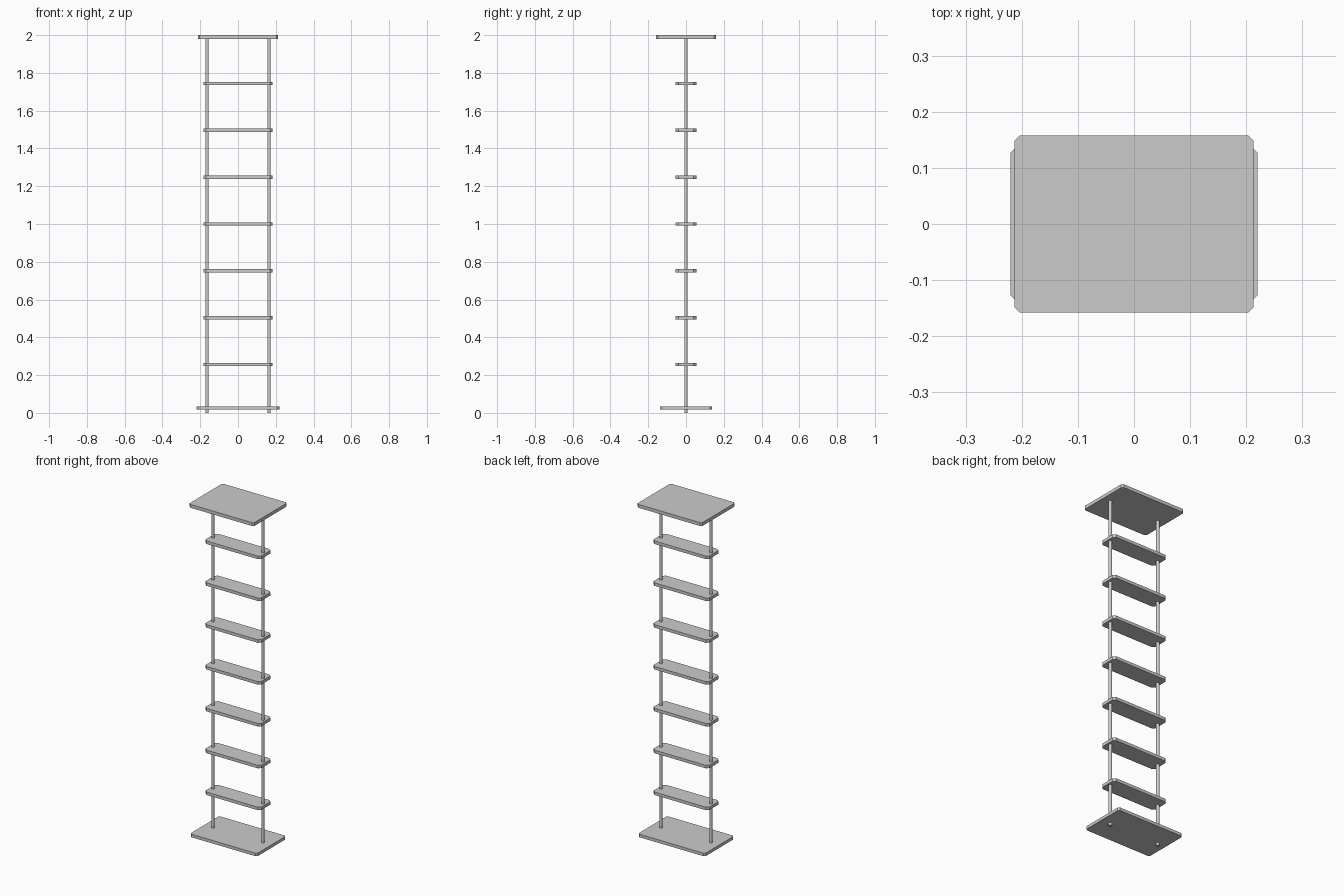
import bpy
import bmesh

old = bpy.data.objects.get("Cube")
if old:
    bpy.data.objects.remove(old, do_unlink=True)

grey = bpy.data.materials.new("light_grey")
grey.use_nodes = True
colour = (0.6, 0.6, 0.6, 1)
grey.diffuse_color = colour
grey.node_tree.nodes["Principled BSDF"].inputs["Base Color"].default_value = colour


def finish(name, bm):
    mesh = bpy.data.meshes.new(name)
    bm.to_mesh(mesh)
    bm.free()
    mesh.materials.append(grey)
    obj = bpy.data.objects.new(name, mesh)
    bpy.context.collection.objects.link(obj)
    return obj


def board(name, half_x, half_y, z, thickness, corner):
    """Flat board with its four upright corners cut off."""
    bm = bmesh.new()
    bmesh.ops.create_cube(bm, size=1)
    for v in bm.verts:
        v.co.x *= 2 * half_x
        v.co.y *= 2 * half_y
        v.co.z = v.co.z * thickness + z
    upright = [e for e in bm.edges
               if abs(e.verts[0].co.z - e.verts[1].co.z) > thickness / 2]
    bmesh.ops.bevel(bm, geom=upright, offset=corner, segments=1,
                    affect='EDGES', profile=0.5)
    return finish(name, bm)


def pole(name, x, bottom, top, radius):
    bm = bmesh.new()
    bmesh.ops.create_cone(bm, cap_ends=True, segments=12, radius1=radius,
                          radius2=radius, depth=top - bottom)
    bmesh.ops.translate(bm, verts=bm.verts, vec=(x, 0, (top + bottom) / 2))
    return finish(name, bm)


# Base and top boards
board("base_board", 0.22, 0.137, 0.026, 0.018, 0.01)
board("top_board", 0.213, 0.158, 1.99, 0.02, 0.01)

# Evenly spaced narrow shelves
for i in range(7):
    board(f"shelf_{i + 1}", 0.183, 0.055, 0.256 + i * 0.248, 0.018, 0.014)

# Two upright poles passing through the boards
for side, x in (("left", 0.164), ("right", -0.164)):
    pole(f"{side}_pole", x, 0, 1.985, 0.009)
